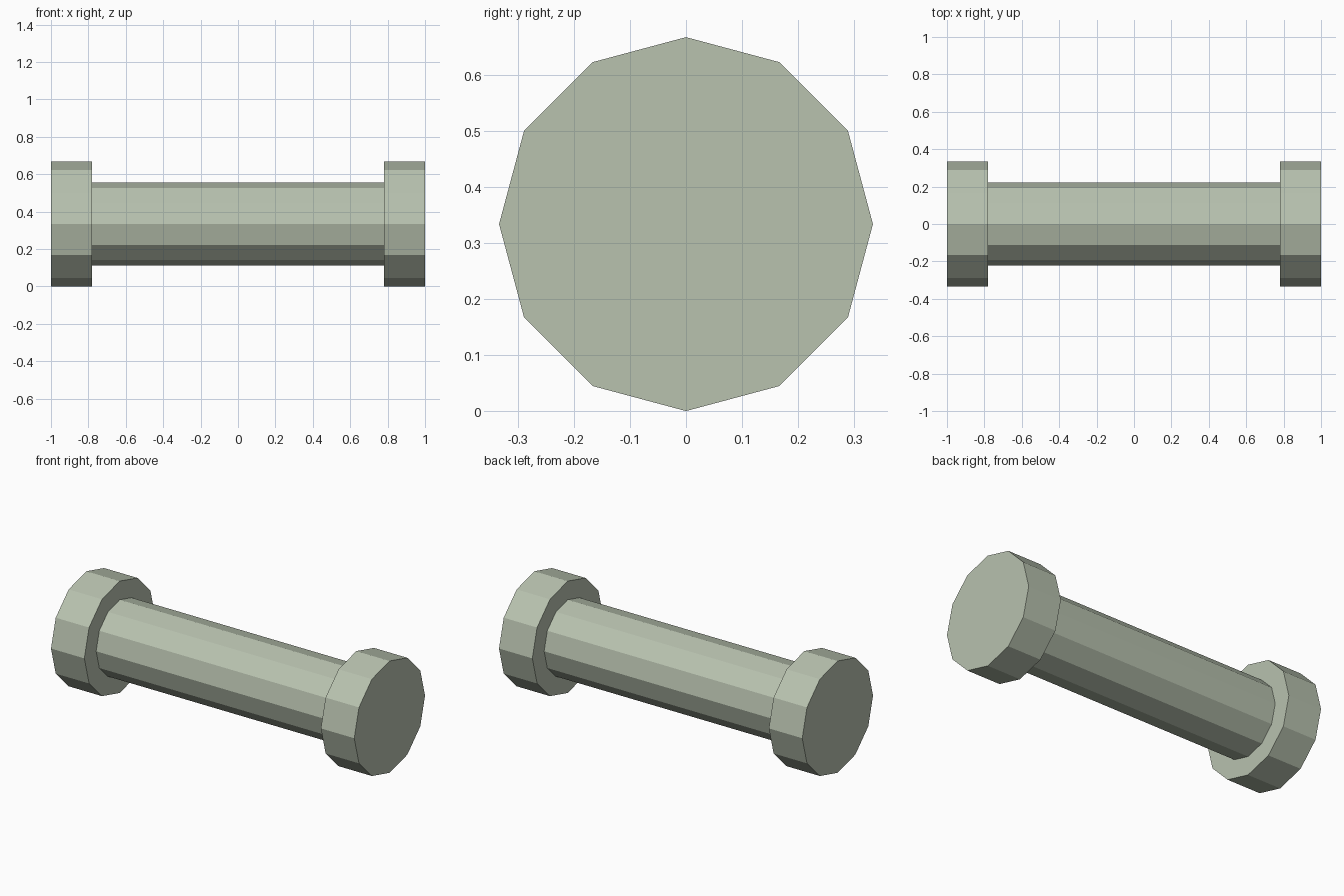
import bpy
import math

default_cube = bpy.data.objects.get("Cube")
if default_cube:
    bpy.data.objects.remove(default_cube, do_unlink=True)

SIDES = 12
FLANGE_RADIUS = 1 / 3
SHAFT_RADIUS = 2 / 9
SHAFT_HALF = 0.78

# One pale sage green for the whole spool
COLOUR = (0.48, 0.54, 0.43, 1.0)
sage = bpy.data.materials.new("sage_green")
sage.use_nodes = True
sage.diffuse_color = COLOUR
bsdf = next(n for n in sage.node_tree.nodes if n.type == 'BSDF_PRINCIPLED')
bsdf.inputs["Base Color"].default_value = COLOUR


def drum(name, radius, x_start, x_end, cap):
    """Flat-sided cylinder lying along the x axis."""
    bpy.ops.mesh.primitive_cylinder_add(
        vertices=SIDES, radius=radius, depth=x_end - x_start, end_fill_type=cap,
        location=((x_start + x_end) / 2, 0, FLANGE_RADIUS),
        rotation=(0, math.pi / 2, 0))
    obj = bpy.context.object
    obj.name = name
    obj.data.materials.append(sage)
    bpy.ops.object.transform_apply(location=False, rotation=True, scale=False)
    return obj


# Central shaft, open where it meets the flanges
drum("shaft", SHAFT_RADIUS, -SHAFT_HALF, SHAFT_HALF, 'NOTHING')

# Wide flange at each end
drum("left_flange", FLANGE_RADIUS, SHAFT_HALF, 1, 'NGON')
drum("right_flange", FLANGE_RADIUS, -1, -SHAFT_HALF, 'NGON')
